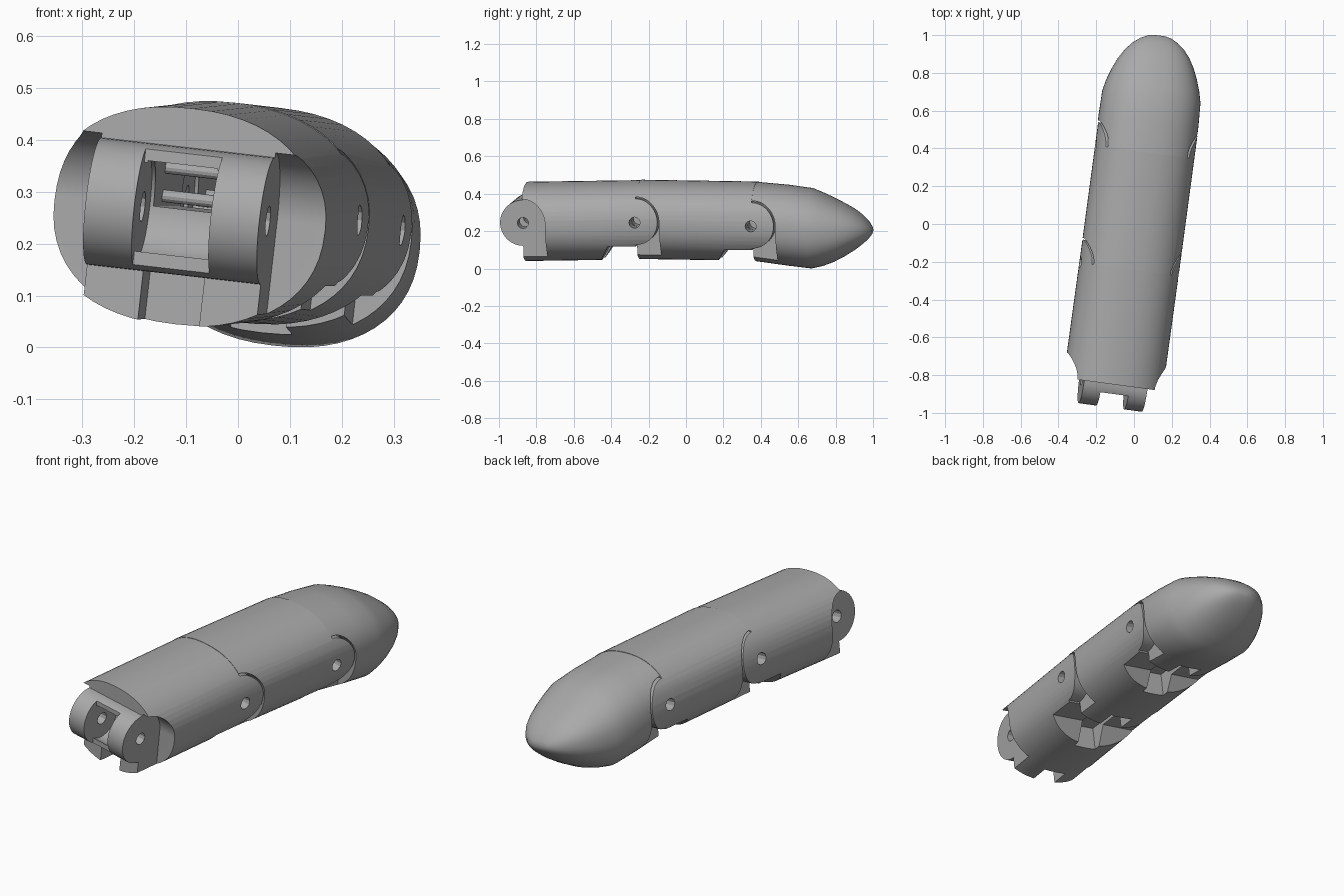
import bpy, bmesh, math
from mathutils import Matrix

old = bpy.data.objects.get("Cube")
if old:
    bpy.data.objects.remove(old)

grey = bpy.data.materials.new("plain grey")
grey.use_nodes = True
colour = (0.4, 0.4, 0.4, 1)
grey.diffuse_color = colour
grey.node_tree.nodes["Principled BSDF"].inputs["Base Color"].default_value = colour

# Finger frame: y runs along the finger, x across it
FRAME = (Matrix.Translation((0.005, 0, 0.255)) @ Matrix.Rotation(math.radians(-7.75), 4, "Z")
         @ Matrix.Rotation(math.radians(6.5), 4, "Y"))
R = 0.123       # knuckle radius
W = 0.17        # half width of the tongue


def make(name, rings):
    """Skin a closed solid over a list of equal-length rings."""
    bm = bmesh.new()
    loops = [[bm.verts.new(p) for p in ring] for ring in rings]
    n = len(loops[0])
    for a, b in zip(loops, loops[1:]):
        for i in range(n):
            j = (i + 1) % n
            bm.faces.new((a[i], a[j], b[j], b[i]))
    bm.faces.new(loops[0])
    bm.faces.new(loops[-1])
    bmesh.ops.recalc_face_normals(bm, faces=bm.faces)
    me = bpy.data.meshes.new(name)
    bm.to_mesh(me)
    bm.free()
    me.materials.append(grey)
    ob = bpy.data.objects.new(name, me)
    bpy.context.collection.objects.link(ob)
    return ob


def oval(y, a, b, zc, n=56, power=2.25):
    def se(v):
        return math.copysign(abs(v) ** (2 / power), v)
    angles = [2 * math.pi * i / n for i in range(n)]
    return [(a * se(math.cos(t)), y, zc + b * se(math.sin(t))) for t in angles]


def arc(y, z, r, start, end, n=24):
    angles = [math.radians(start + (end - start) * i / n) for i in range(n + 1)]
    return [(y + r * math.cos(t), z + r * math.sin(t)) for t in angles]


def prism(pts, x0, x1):
    return make("helper", [[(x, y, z) for y, z in pts] for x in (x0, x1)])


def disc(y, z, r, x0, x1, n=32):
    return prism(arc(y, z, r, 0, 360 - 360 / n, n - 1), x0, x1)


def box(x0, x1, y0, y1, z0, z1):
    return prism([(y0, z0), (y1, z0), (y1, z1), (y0, z1)], x0, x1)


def combine(ob, tool, operation="DIFFERENCE"):
    mod = ob.modifiers.new("combine", "BOOLEAN")
    mod.operation, mod.solver, mod.object = operation, "EXACT", tool
    dg = bpy.context.evaluated_depsgraph_get()
    me = bpy.data.meshes.new_from_object(ob.evaluated_get(dg))
    ob.modifiers.clear()
    ob.data = me
    bpy.data.objects.remove(tool)


def finish(ob):
    ob.data.materials.clear()
    ob.data.materials.append(grey)
    ob.matrix_world = FRAME
    bpy.ops.object.select_all(action="DESELECT")
    ob.select_set(True)
    bpy.context.view_layer.objects.active = ob
    bpy.ops.object.shade_smooth_by_angle(angle=math.radians(28))


def front_joint(ob, y, z):
    # Tongue knuckle, cheek clearances, fork slot, cable window, underside notch, pin hole
    combine(ob, disc(y, z, R, -W, W, 48), "UNION")
    side = arc(y, z, R + 0.009, 90, 0) + [(y + R + 0.009, -0.4), (y - 0.2, -0.4), (y - 0.2, z + R + 0.009)]
    for s in (-1, 1):
        combine(ob, prism(side, s * W, s * 0.4))
    combine(ob, disc(y, z, 0.1, -0.075, 0.075))
    combine(ob, box(-0.075, 0.075, y - 0.2, y - 0.05, z - 0.3, z + 0.3))
    combine(ob, box(-0.068, 0.068, y - 0.2, y + 0.2, 0.01, z + 0.09))
    combine(ob, box(-0.06, 0.06, y - 0.2, y + 0.1, -0.4, -0.115))
    combine(ob, disc(y, z, 0.03, -0.4, 0.4, 12))


def back_joint(ob, y, z):
    # Rounded cheeks, tongue pocket, finger-bend relief underneath, pin hole
    combine(ob, prism(arc(y, z, R, 90, -90) + [(y, -0.4), (y + 0.4, -0.4), (y + 0.4, 0.4), (y, 0.4)], -0.4, 0.4))
    pocket = arc(y, z, R + 0.006, 90, 270) + [(y + 0.3, z - R - 0.006), (y + 0.3, z + R + 0.006)]
    combine(ob, prism(pocket, -W - 0.003, W + 0.003))
    relief = [(y - 0.22, -0.23), (y - 0.15, z - R - 0.008), (y + 0.3, z - R - 0.008), (y + 0.3, -0.4), (y - 0.22, -0.4)]
    combine(ob, prism(relief, -0.4, 0.4))
    combine(ob, box(-0.06, 0.06, y - 0.24, y, -0.4, -0.09))
    combine(ob, disc(y, z, 0.03, -0.4, 0.4, 12))


# Pivot positions along the finger (y, z)
pivots = [(-0.857, 0.008), (-0.242, 0.02), (0.385, 0.0)]

# Two hollow finger links
for name, (p, q), z0, z1 in (("lower_link", pivots[:2], -0.003, 0.008),
                             ("middle_link", pivots[1:], 0.008, -0.004)):
    end = q[0] + 0.14
    link = make(name, [oval(p[0], 0.265, 0.21, z0), oval(end, 0.265, 0.21, z1)])
    combine(link, box(-0.068, 0.068, p[0] + 0.15, q[0], 0.01, 0.1))
    front_joint(link, *p)
    back_joint(link, *q)
    finish(link)
    # Cable guide bars inside the hollow
    for i, z in enumerate((0.03, 0.085)):
        bar = disc(p[0] + 0.22, z, 0.012, -0.07, 0.07, 12)
        bar.name = f"{name}_guide_bar_{i + 1}"
        finish(bar)

# Rounded fingertip
profile = [(0.385, 0.265, 0.21, -0.004), (0.55, 0.266, 0.214, -0.023), (0.68, 0.262, 0.213, -0.04),
           (0.74, 0.248, 0.194, -0.046), (0.8, 0.228, 0.169, -0.049), (0.86, 0.202, 0.138, -0.049),
           (0.91, 0.172, 0.108, -0.048), (0.95, 0.138, 0.078, -0.048), (0.98, 0.1, 0.05, -0.05),
           (1.0, 0.06, 0.024, -0.052), (1.006, 0.03, 0.01, -0.053)]
tip = make("fingertip", [oval(*row) for row in profile])
front_joint(tip, *pivots[2])
finish(tip)
